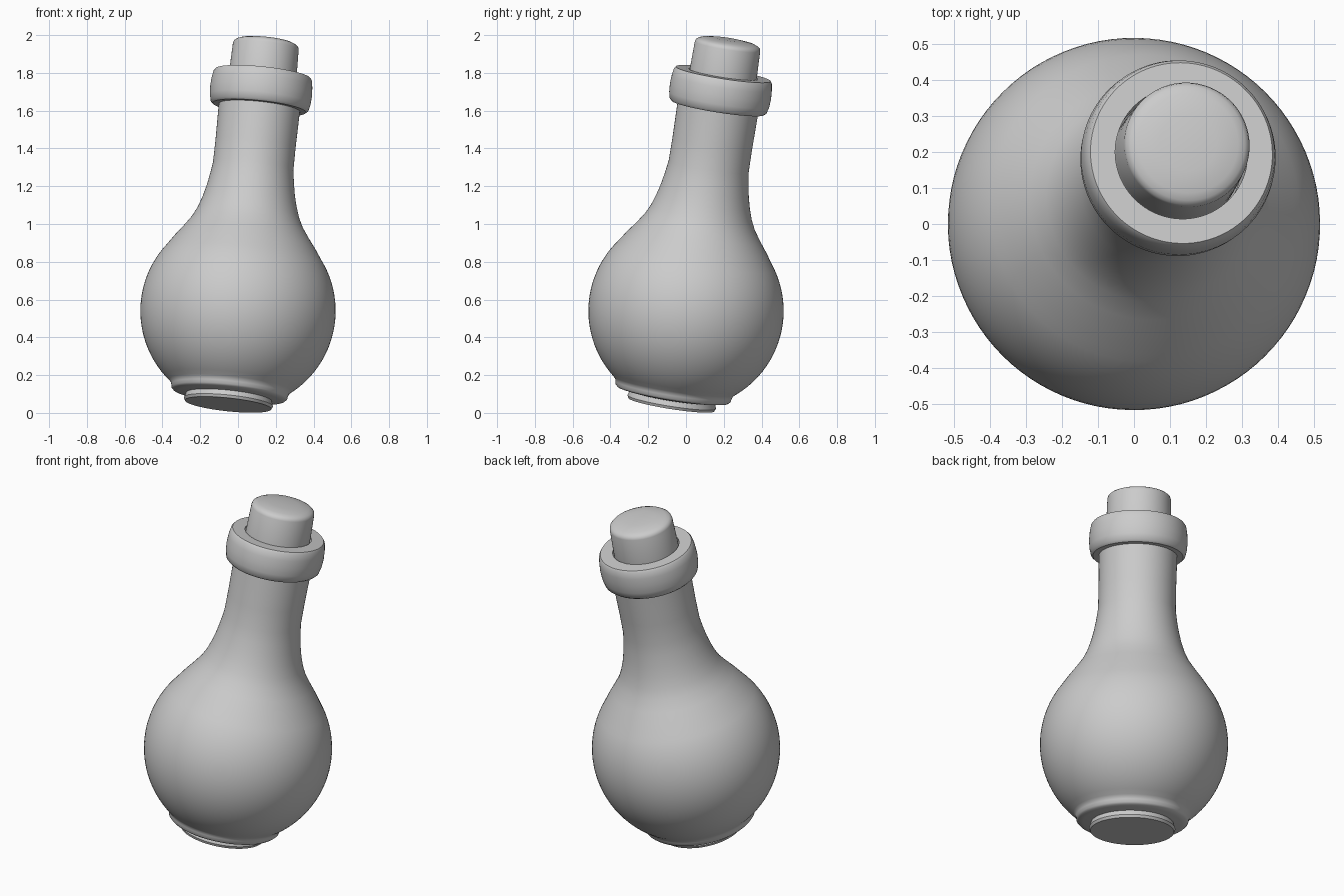
import bpy, bmesh, math
from mathutils import Vector

if "Cube" in bpy.data.objects:
    bpy.data.objects.remove(bpy.data.objects["Cube"])

# Leaning axis of the bottle, passing through the centre of the round belly
CENTRE = Vector((0, 0, 0.54))
AXIS = Vector((0.105, 0.157, 1)).normalized()
TILT = Vector((0, 0, 1)).rotation_difference(AXIS)
BELLY_R = 0.517


def lathe(name, profile, steps=96):
    """Spin (radius, height along axis) points into a tilted solid of revolution."""
    bm = bmesh.new()
    verts = [bm.verts.new((r, 0, s)) for r, s in profile]
    edges = [bm.edges.new(p) for p in zip(verts, verts[1:])]
    bmesh.ops.spin(bm, geom=verts + edges, cent=(0, 0, 0), axis=(0, 0, 1),
                   angle=math.tau, steps=steps, use_duplicate=False)
    bmesh.ops.remove_doubles(bm, verts=bm.verts, dist=1e-5)
    bmesh.ops.recalc_face_normals(bm, faces=bm.faces)
    mesh = bpy.data.meshes.new(name)
    bm.to_mesh(mesh)
    bm.free()
    obj = bpy.data.objects.new(name, mesh)
    bpy.context.collection.objects.link(obj)
    obj.rotation_mode = 'QUATERNION'
    obj.rotation_quaternion = TILT
    obj.location = CENTRE
    bpy.ops.object.select_all(action='DESELECT')
    bpy.context.view_layer.objects.active = obj
    obj.select_set(True)
    bpy.ops.object.shade_smooth_by_angle(angle=math.radians(35))
    return obj


# Bottle body: foot, step, spherical belly, shoulder and neck
foot = [(0, -0.505), (0.23, -0.505), (0.237, -0.49), (0.228, -0.463),
        (0.27, -0.457), (0.298, -0.452), (0.308, -0.442), (0.311, -0.425), (0.316, -0.412)]
belly = []
for i in range(25):
    a = math.radians(-51 + i * (88 / 24))
    belly.append((BELLY_R * math.cos(a), BELLY_R * math.sin(a)))
neck = [(0.375, 0.367), (0.335, 0.42), (0.295, 0.478), (0.27, 0.53),
        (0.25, 0.59), (0.235, 0.65), (0.224, 0.71), (0.214, 0.78),
        (0.213, 0.9), (0.216, 1.12)]
lathe("bottle_body", foot + belly + neck)

# Collar ring around the mouth, with a slightly bulging outer wall
lathe("collar_ring", [(0.185, 1.12), (0.21, 1.095), (0.248, 1.095), (0.260, 1.106),
                      (0.268, 1.14), (0.271, 1.185), (0.268, 1.23), (0.262, 1.266),
                      (0.254, 1.277), (0.185, 1.277), (0.185, 1.12)])

# Stopper with a softly rounded top
lathe("stopper", [(0, 1.12), (0.181, 1.12), (0.179, 1.28), (0.175, 1.425),
                  (0.171, 1.438), (0.16, 1.447), (0.14, 1.455), (0.08, 1.463), (0, 1.465)])
